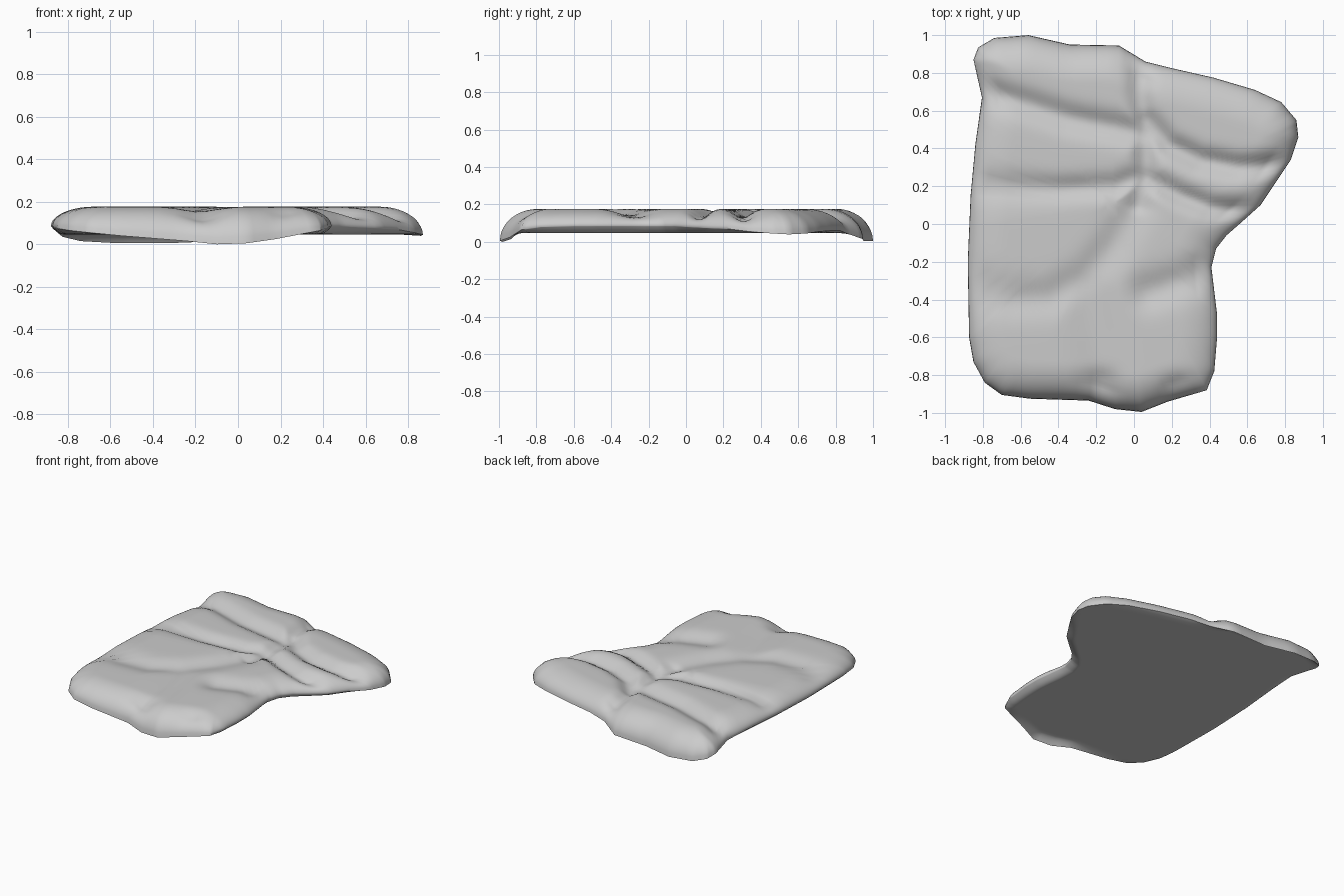
import bpy, bmesh, math
from mathutils import Vector

if "Cube" in bpy.data.objects:
    bpy.data.objects.remove(bpy.data.objects["Cube"])

# Rim of the slab: x, y, z
RIM = [(0.87, 0.46, .06), (0.83, 0.34, .07), (0.75, 0.22, .085), (0.67, 0.1, .09), (0.57, 0.01, .095),
       (0.49, -0.06, .1), (0.435, -0.13, .1), (0.41, -0.23, .1), (0.44, -0.48, .1), (0.44, -0.6, .1),
       (0.425, -0.78, .095), (0.385, -0.88, .08), (0.18, -0.94, .04), (0.04, -0.995, .02), (-0.1, -0.98, .015),
       (-0.24, -0.935, .03), (-0.55, -0.925, .055), (-0.70, -0.905, .07), (-0.79, -0.84, .08), (-0.85, -0.73, .09),
       (-0.873, -0.6, .1), (-0.88, -0.2, .1), (-0.865, 0.15, .1), (-0.84, 0.42, .1), (-0.805, 0.67, .08),
       (-0.85, 0.87, .07), (-0.825, 0.935, .05), (-0.74, 0.985, .03), (-0.56, 1.0, .02), (-0.34, 0.95, .02),
       (-0.08, 0.945, .03), (0.06, 0.86, .06), (0.2, 0.825, .075), (0.42, 0.775, .075), (0.64, 0.71, .07),
       (0.78, 0.645, .06), (0.86, 0.55, .055)]

# Grooves in the top: depth, half width, path
GROOVES = [
    (.045, .07, [(-.85, .72), (-.55, .63), (-.35, .56), (-.1, .51), (.04, .48)]),
    (.035, .06, [(-.82, .2), (-.4, .185), (-.1, .2), (.05, .26)]),
    (.04, .06, [(.04, .87), (.03, .7), (.06, .5), (.06, .25), (.02, .1)]),
    (.028, .09, [(.02, .1), (-.1, -.1), (-.25, -.28), (-.45, -.39), (-.65, -.4), (-.85, -.35)]),
    (.05, .06, [(.07, .55), (.18, .42), (.35, .34), (.55, .30), (.8, .31)]),
    (.045, .055, [(.07, .24), (.25, .15), (.4, .09), (.6, .06)]),
    (.035, .09, [(.08, -.36), (.25, -.3), (.42, -.26)]),
    (.04, .09, [(-.17, -.97), (-.17, -.83)]),
    (.022, .11, [(-.17, -.83), (-.2, -.6), (-.25, -.35)]),
    (.02, .05, [(.18, -.95), (.22, -.85)]),
]
CENTRE = Vector((-0.12, 0.1))
TOP, BASE, ROUND, LIP = 0.192, 0.062, 0.2, 0.06
RINGS = 44


def path_distance(p, path):
    best = 9.0
    for a, b in zip(path, path[1:]):
        ab = b - a
        t = max(0, min(1, (p - a).dot(ab) / ab.length_squared))
        best = min(best, (p - a - t * ab).length)
    return best


def subdivide(points, steps):
    n = len(points)
    return [points[i].lerp(points[(i + 1) % n], k / steps) for i in range(n) for k in range(steps)]


corners = [Vector(p) for p in RIM]
rim = subdivide(corners, 4)
edge = [p.xy for p in corners] + [corners[0].xy]
grooves = [(d, w, [Vector(q) for q in path]) for d, w, path in GROOVES]


def heights(p, rim_z):
    d = path_distance(p, edge)
    u = min(1, d / ROUND)
    dome = math.sqrt(1 - (1 - u) ** 2)
    drop = sum((depth * math.exp(-(path_distance(p, path) / w) ** 2)) ** 3
               for depth, w, path in grooves) ** (1 / 3)
    top = rim_z + (TOP - rim_z) * dome - drop * min(1, d / 0.09)
    v = min(1, d / LIP)
    bottom = rim_z + (BASE - rim_z) * (1 - (1 - v) ** 2)
    return max(top, rim_z), bottom


# Padded slab: concentric rings above and below, joined at the rim
bm = bmesh.new()
rim_ring = [bm.verts.new(p) for p in rim]
upper, lower = [rim_ring], [rim_ring]
for k in range(1, RINGS):
    t = 1 - (k / RINGS) ** 1.5
    up, lo = [], []
    for p in rim:
        q = CENTRE.lerp(p.xy, t)
        top, bottom = heights(q, p.z)
        up.append(bm.verts.new((q.x, q.y, top)))
        lo.append(bm.verts.new((q.x, q.y, bottom)))
    upper.append(up)
    lower.append(lo)
n = len(rim)
for rings in (upper, lower):
    for a, b in zip(rings, rings[1:]):
        for i in range(n):
            j = (i + 1) % n
            bm.faces.new((a[i], a[j], b[j], b[i]))
    bm.faces.new(rings[-1])
bmesh.ops.recalc_face_normals(bm, faces=bm.faces)
low = min(v.co.z for v in bm.verts)
bmesh.ops.translate(bm, verts=bm.verts, vec=(0, 0, -low))
mesh = bpy.data.meshes.new("slab")
bm.to_mesh(mesh)
bm.free()
slab = bpy.data.objects.new("slab", mesh)
bpy.context.collection.objects.link(slab)
bpy.context.view_layer.objects.active = slab
slab.select_set(True)
bpy.ops.object.shade_smooth_by_angle(angle=math.radians(60))
